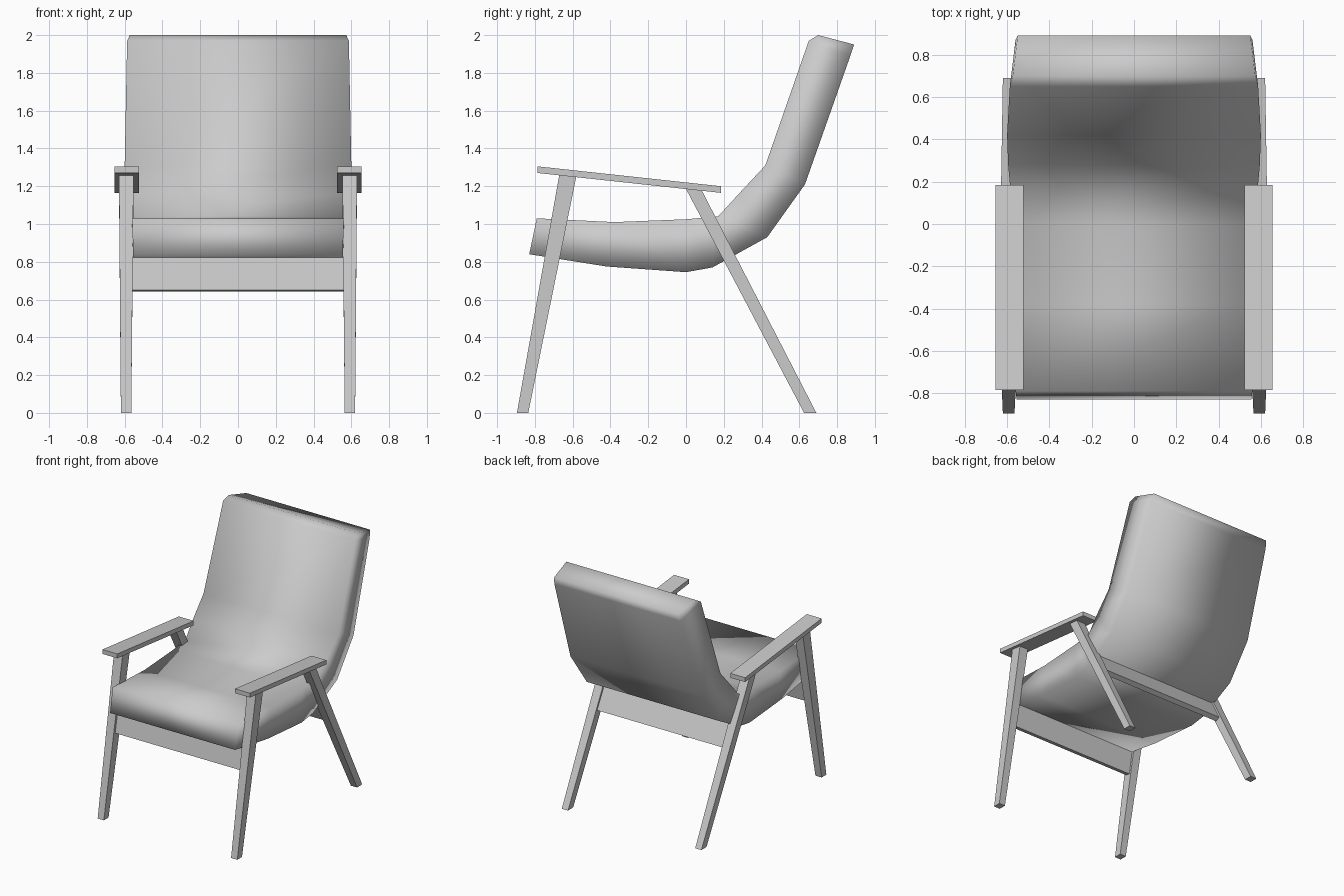
import bpy
import bmesh

cube = bpy.data.objects.get("Cube")
if cube:
    bpy.data.objects.remove(cube, do_unlink=True)

# One plain grey for the whole chair
grey = bpy.data.materials.new("plain_grey")
grey.use_nodes = True
grey.diffuse_color = (0.6, 0.6, 0.6, 1)
grey.node_tree.nodes["Principled BSDF"].inputs["Base Color"].default_value = (0.6, 0.6, 0.6, 1)


def loft(name, rings, smooth=False):
    """Skin a list of closed rings of points and cap both ends."""
    bm = bmesh.new()
    loops = [[bm.verts.new(p) for p in ring] for ring in rings]
    n = len(loops[0])
    for a, b in zip(loops, loops[1:]):
        for i in range(n):
            j = (i + 1) % n
            bm.faces.new((a[i], a[j], b[j], b[i]))
    bm.faces.new(loops[0])
    bm.faces.new(loops[-1])
    bmesh.ops.recalc_face_normals(bm, faces=bm.faces)
    for face in bm.faces:
        face.smooth = smooth
    mesh = bpy.data.meshes.new(name)
    bm.to_mesh(mesh)
    bm.free()
    mesh.materials.append(grey)
    obj = bpy.data.objects.new(name, mesh)
    bpy.context.collection.objects.link(obj)
    return obj


def bar(name, low, high, low_x, high_x, mirrored=True):
    """Bar between two edges in the side plane, each with its own x range."""
    def ring(edge, xs):
        (y0, z0), (y1, z1) = edge
        return [(xs[0], y0, z0), (xs[1], y0, z0), (xs[1], y1, z1), (xs[0], y1, z1)]
    obj = loft(name, [ring(low, low_x), ring(high, high_x)])
    if mirrored:
        mod = obj.modifiers.new("other_side", "MIRROR")
        mod.use_axis[0] = True
    return obj


# Cushion: upper point, lower point, half widths, from seat front to back top
stations = [
    ((-0.79, 1.03), (-0.83, 0.84), 0.56, 0.555),
    ((-0.38, 1.01), (-0.42, 0.775), 0.565, 0.56),
    ((0.0, 1.025), (0.0, 0.745), 0.575, 0.565),
    ((0.17, 1.04), (0.14, 0.77), 0.585, 0.57),
    ((0.28, 1.16), (0.43, 0.93), 0.595, 0.58),
    ((0.42, 1.31), (0.63, 1.21), 0.60, 0.585),
    ((0.65, 1.97), (0.87, 1.89), 0.587, 0.56),
    ((0.70, 2.0), (0.89, 1.95), 0.573, 0.55),
]
loft("cushion", [
    [(-wu, *up), (wu, *up), (wl, *lo), (-wl, *lo)] for up, lo, wu, wl in stations
], smooth=True)

# Tapered legs
foot_x, top_x = (0.565, 0.62), (0.553, 0.63)
bar("front_legs", ((-0.895, 0), (-0.835, 0)), ((-0.67, 1.265), (-0.58, 1.255)), foot_x, top_x)
bar("back_legs", ((0.625, 0), (0.69, 0)), ((-0.005, 1.195), (0.08, 1.185)), foot_x, top_x)

# Sloping armrests
arm_x = (0.523, 0.655)
bar("armrests", ((-0.785, 1.27), (-0.785, 1.305)), ((0.185, 1.165), (0.185, 1.2)), arm_x, arm_x)

# Cross rails, tilted along the legs
rail_x = (-0.565, 0.565)
bar("front_rail", ((-0.76, 0.65), (-0.72, 0.642)), ((-0.727, 0.826), (-0.687, 0.818)),
    rail_x, rail_x, mirrored=False)
bar("back_rail", ((0.294, 0.65), (0.33, 0.669)), ((0.2, 0.83), (0.236, 0.849)),
    rail_x, rail_x, mirrored=False)
